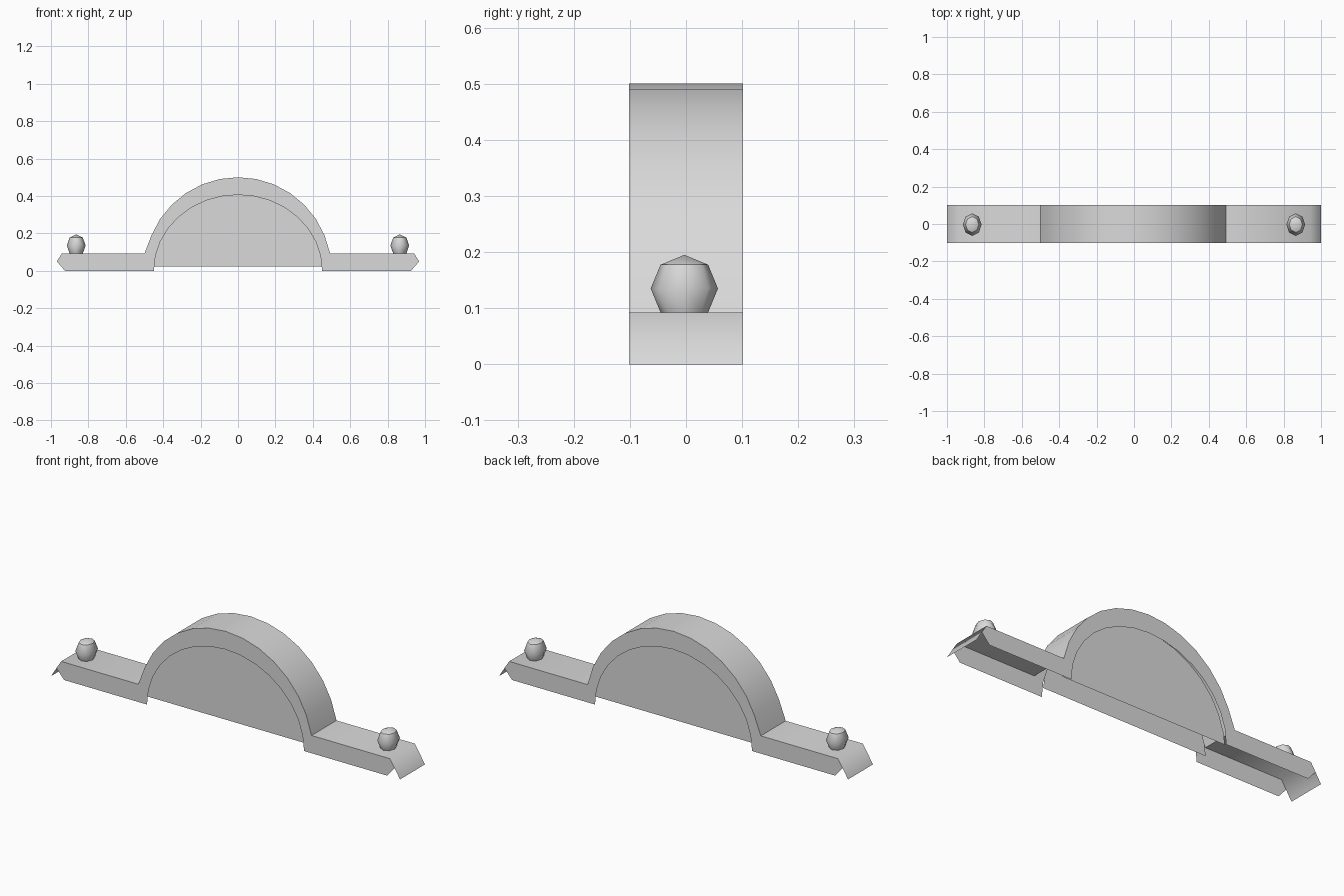
import bpy, bmesh
from math import sin, cos, radians
from mathutils import Matrix

cube = bpy.data.objects.get("Cube")
if cube:
    bpy.data.objects.remove(cube, do_unlink=True)

HALF_W = 0.102   # half depth of the body
PANEL_Y = 0.066  # half spacing of the recessed panels
ARM_Z = 0.092    # height of the arm tops

grey = bpy.data.materials.new("plain grey")
grey.use_nodes = True
colour = (0.7, 0.7, 0.7, 1)
grey.diffuse_color = colour
grey.node_tree.nodes["Principled BSDF"].inputs["Base Color"].default_value = colour


def finish(bm, name):
    mesh = bpy.data.meshes.new(name)
    bm.to_mesh(mesh)
    bm.free()
    mesh.materials.append(grey)
    obj = bpy.data.objects.new(name, mesh)
    bpy.context.collection.objects.link(obj)
    return obj


def rows(bm, profile, half):
    return [[bm.verts.new((x, y, z)) for x, z in profile] for y in (-half, half)]


def plate_pair(name, outline, half):
    # matching thin faces at the front and back
    bm = bmesh.new()
    front, back = rows(bm, outline, half)
    bm.faces.new(front[::-1])
    bm.faces.new(back)
    finish(bm, name)


def arc(rx, rz, limit):
    # arc points from left to right over the top
    steps = [a * 11.25 for a in range(-8, 9) if abs(a * 11.25) <= limit]
    return [(rx * sin(radians(a)), rz * cos(radians(a))) for a in steps]


arch = [(-0.5, ARM_Z)] + arc(0.5, 0.5, 75) + [(0.493, ARM_Z)]

# Hollow top sheet: arch, both arms and the sloping end flaps
bm = bmesh.new()
top = [(-1, 0), (-0.942, ARM_Z)] + arch + [(0.942, ARM_Z), (1, 0)]
front, back = rows(bm, top, HALF_W)
for i in range(len(top) - 1):
    bm.faces.new((front[i], front[i + 1], back[i + 1], back[i]))
cover = finish(bm, "top_cover")
bpy.ops.object.select_all(action="DESELECT")
cover.select_set(True)
bpy.context.view_layer.objects.active = cover
bpy.ops.object.shade_smooth_by_angle(angle=radians(65))

# Side plates with pointed arm ends and an arched opening
end = [(0.925, 0), (0.969, 0.05), (0.942, ARM_Z)]
outline = [(-x, z) for x, z in end] + arch + end[::-1] + arc(0.45, 0.406, 90)[::-1]
plate_pair("side_plates", outline, HALF_W)

# Thin half-round panels recessed behind the openings
panel = [(-0.472, 0.022)] + arc(0.472, 0.44, 80) + [(0.472, 0.022)]
plate_pair("arch_panels", panel, PANEL_Y)

# Faceted knobs standing on the arms, open underneath
for side, name in ((1, "left_knob"), (-1, "right_knob")):
    bm = bmesh.new()
    place = Matrix.Translation((0.865 * side, -0.003, 0.135)) @ Matrix.Diagonal((0.05, 0.06, 0.06, 1))
    bmesh.ops.create_uvsphere(bm, u_segments=8, v_segments=4, radius=1, matrix=place)
    bmesh.ops.delete(bm, geom=[v for v in bm.verts if v.co.z < 0.085], context="VERTS")
    for face in bm.faces:
        face.smooth = True
    for edge in bm.edges:
        edge.smooth = not all(0.16 < v.co.z < 0.19 for v in edge.verts)
    finish(bm, name)
